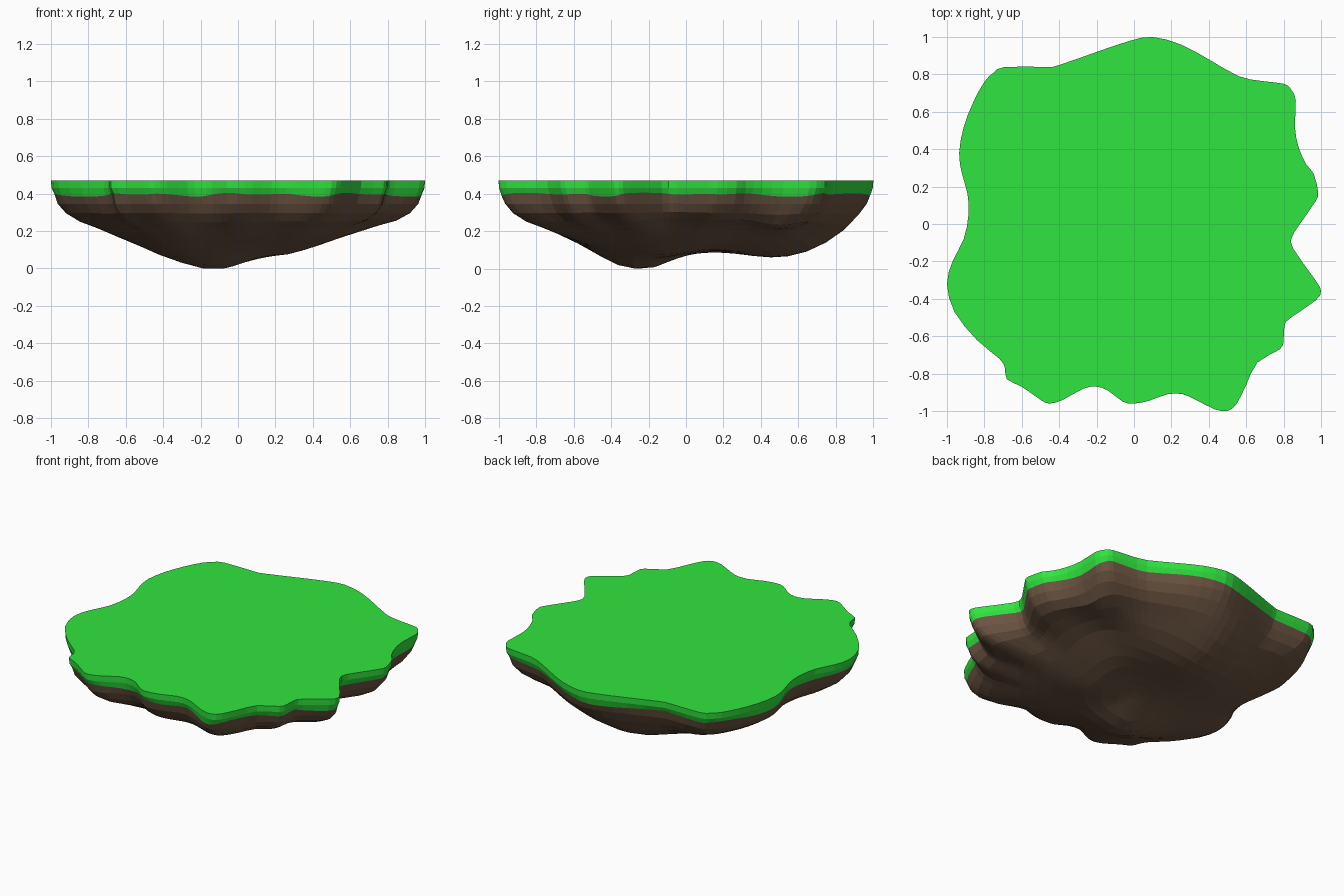
import bpy, bmesh, math
from mathutils import Vector

if "Cube" in bpy.data.objects:
    bpy.data.objects.remove(bpy.data.objects["Cube"])

# Coastline of the island seen from above, counter-clockwise from the east
RIM = [(.985, .17), (.96, .27), (.92, .32), (.88, .41), (.86, .52), (.865, .66), (.84, .72), (.8, .75),
       (.68, .765), (.56, .79), (.4, .88), (.25, .96), (.1, 1), (-.02, .98), (-.2, .92), (-.4, .85),
       (-.47, .84), (-.69, .84), (-.75, .81), (-.8, .76), (-.86, .65), (-.91, .52), (-.935, .38),
       (-.92, .27), (-.89, .16), (-.885, .05), (-.91, -.08), (-.97, -.2), (-1, -.32), (-.96, -.47),
       (-.84, -.62), (-.72, -.72), (-.69, -.77), (-.68, -.83), (-.6, -.87), (-.5, -.94), (-.45, -.96),
       (-.38, -.94), (-.27, -.88), (-.2, -.87), (-.14, -.89), (-.06, -.95), (0, -.96), (.08, -.945),
       (.18, -.91), (.26, -.91), (.33, -.94), (.43, -.99), (.5, -1), (.55, -.96), (.6, -.86),
       (.66, -.74), (.78, -.67), (.8, -.62), (.805, -.54), (.84, -.5), (.97, -.41), (1, -.36),
       (.97, -.3), (.85, -.13), (.845, -.07), (.88, -.01), (.97, .12)]
base = [Vector(p) for p in RIM]
rim = []
for i, p in enumerate(base):  # rounded midpoints between the coast points
    n = len(base)
    q = base[(i + 1) % n]
    rim += [p, (p + q) * .5625 - (base[i - 1] + base[(i + 2) % n]) * .0625]
N = len(rim)

# Softened coastline that the inner rings fade towards
soft = rim
for _ in range(45):
    soft = [(soft[i - 1] + soft[i] * 2 + soft[(i + 1) % N]) / 4 for i in range(N)]

# Hanging lobes and hollows of the underside: x, y, depth, width
LOBES = [(-.12, -.27, .1, .165), (-.08, .6, .075, .22), (-.1, .8, .022, .14), (.25, -.1, .022, .12),
         (-.4, -.3, .03, .13), (.62, 0, -.03, .17), (.02, .12, -.015, .12),
         (.55, .3, -.06, .15), (.77, .47, .035, .1), (.6, -.4, -.02, .15)]


def drop(p):
    return sum(d * math.exp(-((p.x - x) ** 2 + (p.y - y) ** 2) / (2 * w * w))
               for x, y, d, w in LOBES)


def ring(scale, z):
    blend = min(1, max(0, (0.97 - scale) / 0.35))
    fade = min(1, max(0, (0.97 - scale) / 0.12))
    pts = []
    for a, b in zip(rim, soft):
        p = a.lerp(b, blend) * scale
        pts.append(Vector((p.x, p.y, max(0, z - drop(p) * fade))))
    return pts


def seam():
    # wavy border between grass and soil
    return [p + Vector((0, 0, .012 * math.sin(i * .55) * math.sin(i * .18)))
            for i, p in enumerate(ring(.982, .395))]


def material(name, color):
    m = bpy.data.materials.new(name)
    m.diffuse_color = (*color, 1)
    m.use_nodes = True
    m.node_tree.nodes["Principled BSDF"].inputs["Base Color"].default_value = m.diffuse_color
    return m


def loft(name, rings, mat, cap_top=False, cap_bottom=False):
    bm = bmesh.new()
    loops = [[bm.verts.new(p) for p in r] for r in rings]
    for up, low in zip(loops, loops[1:]):
        for i in range(N):
            j = (i + 1) % N
            bm.faces.new((up[i], low[i], low[j], up[j]))
    if cap_top:
        bm.faces.new(loops[0])
    if cap_bottom:
        bm.faces.new(loops[-1][::-1])
    me = bpy.data.meshes.new(name)
    bm.to_mesh(me)
    bm.free()
    me.materials.append(mat)
    ob = bpy.data.objects.new(name, me)
    bpy.context.collection.objects.link(ob)
    return ob


# Grass: flat top and green band
loft("grass_cap", [ring(1, .47), ring(.997, .43), seam()],
     material("grass", (.03, .78, .05)), cap_top=True)

# Soil: steep wall, then a shallow underside with hanging lobes
under = [(.965, .345), (.93, .295), (.87, .25), (.79, .215), (.7, .175), (.6, .142), (.5, .12),
         (.4, .107), (.3, .098), (.2, .092), (.1, .09), (.03, .089)]
loft("soil_underside", [seam()] + [ring(s, z) for s, z in under],
     material("soil", (.15, .09, .054)), cap_bottom=True)
